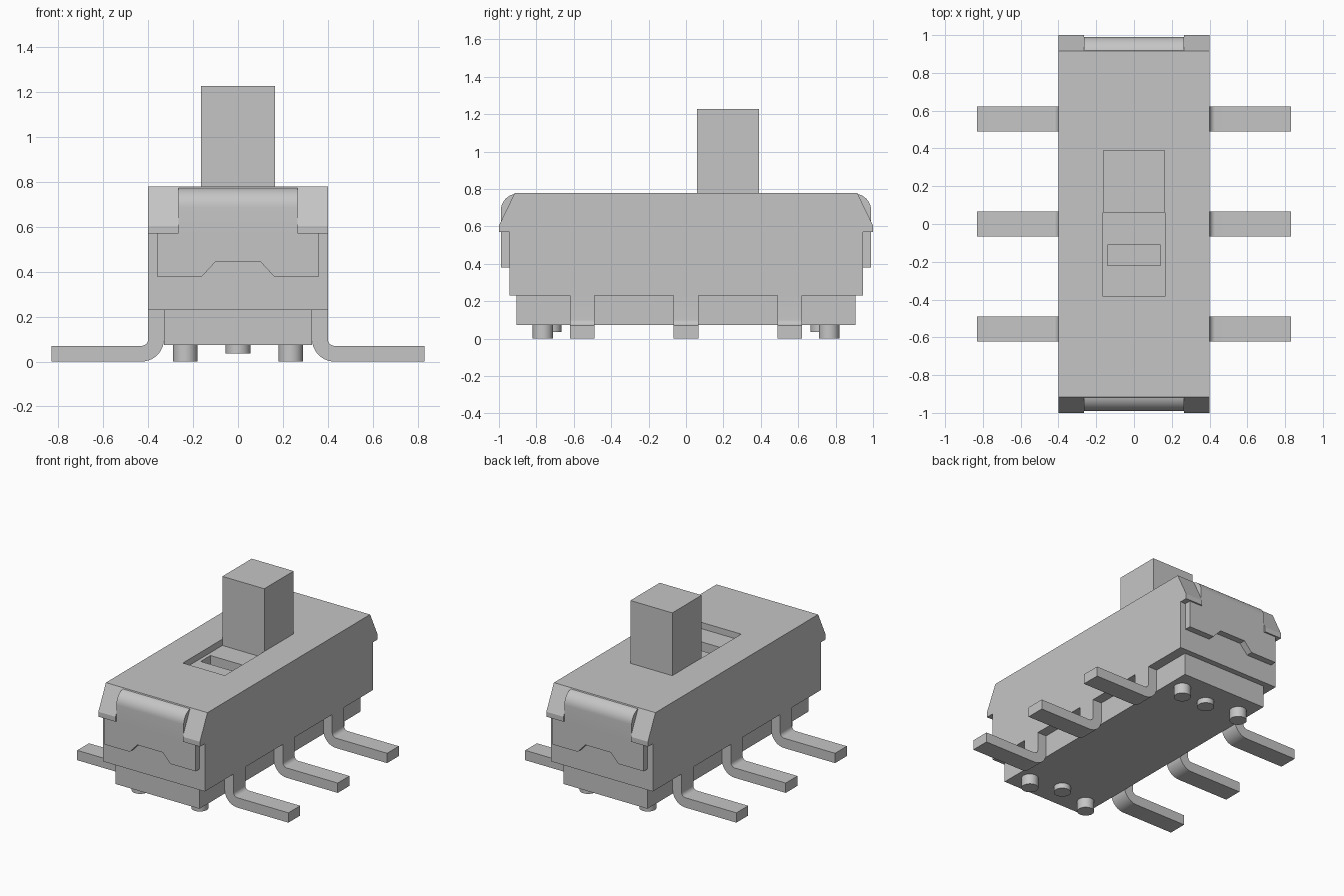
import bpy, bmesh, math
from mathutils import Vector

cube = bpy.data.objects.get("Cube")
if cube:
    bpy.data.objects.remove(cube, do_unlink=True)

GREY = (0.56, 0.56, 0.56, 1)
mat = bpy.data.materials.new("light grey")
mat.use_nodes = True
mat.diffuse_color = GREY
mat.node_tree.nodes["Principled BSDF"].inputs["Base Color"].default_value = GREY


def finish(name, bm, smooth=False):
    bmesh.ops.recalc_face_normals(bm, faces=bm.faces)
    me = bpy.data.meshes.new(name)
    bm.to_mesh(me)
    bm.free()
    me.materials.append(mat)
    ob = bpy.data.objects.new(name, me)
    bpy.context.collection.objects.link(ob)
    if smooth:
        bpy.ops.object.select_all(action='DESELECT')
        ob.select_set(True)
        bpy.context.view_layer.objects.active = ob
        bpy.ops.object.shade_smooth_by_angle(angle=math.radians(30))
    return ob


def prism(name, pts, axis, lo, hi, smooth=False):
    """Extrude a closed 2D profile along x (points are y, z) or y (points are x, z)."""
    bm = bmesh.new()
    place = (lambda a, b: (lo, a, b)) if axis == 'x' else (lambda a, b: (a, lo, b))
    face = bm.faces.new([bm.verts.new(place(a, b)) for a, b in pts])
    ext = bmesh.ops.extrude_face_region(bm, geom=[face])
    shift = Vector((hi - lo, 0, 0)) if axis == 'x' else Vector((0, hi - lo, 0))
    verts = [g for g in ext['geom'] if isinstance(g, bmesh.types.BMVert)]
    bmesh.ops.translate(bm, verts=verts, vec=shift)
    return finish(name, bm, smooth)


def box(name, x0, x1, y0, y1, z0, z1):
    return prism(name, [(x0, z0), (x1, z0), (x1, z1), (x0, z1)], 'y', y0, y1)


def arc(cx, cz, r, a0, a1, n=10):
    angles = [math.radians(a0 + (a1 - a0) * i / n) for i in range(n + 1)]
    return [(cx + r * math.cos(a), cz + r * math.sin(a)) for a in angles]


def cut(target, cutter):
    cutter.hide_render = True
    mod = target.modifiers.new("cut", 'BOOLEAN')
    mod.operation = 'DIFFERENCE'
    mod.solver = 'EXACT'
    mod.object = cutter
    deps = bpy.context.evaluated_depsgraph_get()
    me = bpy.data.meshes.new_from_object(target.evaluated_get(deps))
    target.modifiers.clear()
    target.data = me
    bpy.data.objects.remove(cutter, do_unlink=True)


# Cover with flared end corners
half = [(0.945, 0.23), (0.945, 0.57), (1.0, 0.57), (1.0, 0.605), (0.915, 0.78)]
cover = prism("cover", half + [(-y, z) for y, z in reversed(half)], 'x', -0.4, 0.4)

# Gaps between the corner flaps, slider slot and the small pocket in its floor
for s in (-1, 1):
    y0, y1 = sorted((s * 0.945, s * 1.1))
    cut(cover, box("gap_cutter", -0.265, 0.265, y0, y1, 0.5, 0.9))
cut(cover, box("slot_cutter", -0.165, 0.165, -0.385, 0.39, 0.735, 0.9))
cut(cover, box("pocket_cutter", -0.14, 0.14, -0.22, -0.11, 0.62, 0.9))

# Slider knob
box("slider_knob", -0.165, 0.165, 0.06, 0.39, 0.73, 1.227)

# Bent tongue and notched clip plate at each end
tongue = [(0.88, 0.57)] + arc(0.9, 0.685, 0.09, 0, 90) + [(0.88, 0.775)]
tongue.insert(1, (0.99, 0.57))
clip = [(-0.36, 0.38), (-0.16, 0.38), (-0.1, 0.445), (0.1, 0.445),
        (0.16, 0.38), (0.36, 0.38), (0.36, 0.572), (-0.36, 0.572)]
for s, end in ((-1, "front"), (1, "back")):
    prism(end + "_tongue", [(s * y, z) for y, z in tongue], 'x', -0.265, 0.265, True)
    y0, y1 = sorted((s * 0.94, s * 0.99))
    prism(end + "_clip_plate", clip, 'y', y0, y1)

# Base block
box("base", -0.33, 0.33, -0.905, 0.905, 0.073, 0.235)

# Bent terminal legs
leg = ([(0.4, 0.23), (0.33, 0.23)] + arc(0.43, 0.1, 0.1, 180, 270)
       + [(0.832, 0.0), (0.832, 0.07)] + arc(0.43, 0.1, 0.03, 270, 180))
for s, side in ((-1, "right"), (1, "left")):
    for yc, pos in ((-0.555, "front"), (0, "middle"), (0.555, "back")):
        prism(f"{side}_{pos}_leg", [(s * x, z) for x, z in leg], 'y',
              yc - 0.066, yc + 0.066, True)


# Locating pegs under the base
def peg(name, x, y, z0):
    bm = bmesh.new()
    bmesh.ops.create_cone(bm, cap_ends=True, segments=32, radius1=0.055,
                          radius2=0.055, depth=0.09 - z0)
    bmesh.ops.translate(bm, verts=bm.verts, vec=(x, y, (0.09 + z0) / 2))
    finish(name, bm, True)


for s, end in ((-1, "front"), (1, "back")):
    peg(end + "_right_peg", -0.235, s * 0.765, 0)
    peg(end + "_left_peg", 0.235, s * 0.765, 0)
    peg(end + "_middle_peg", 0, s * 0.72, 0.035)
